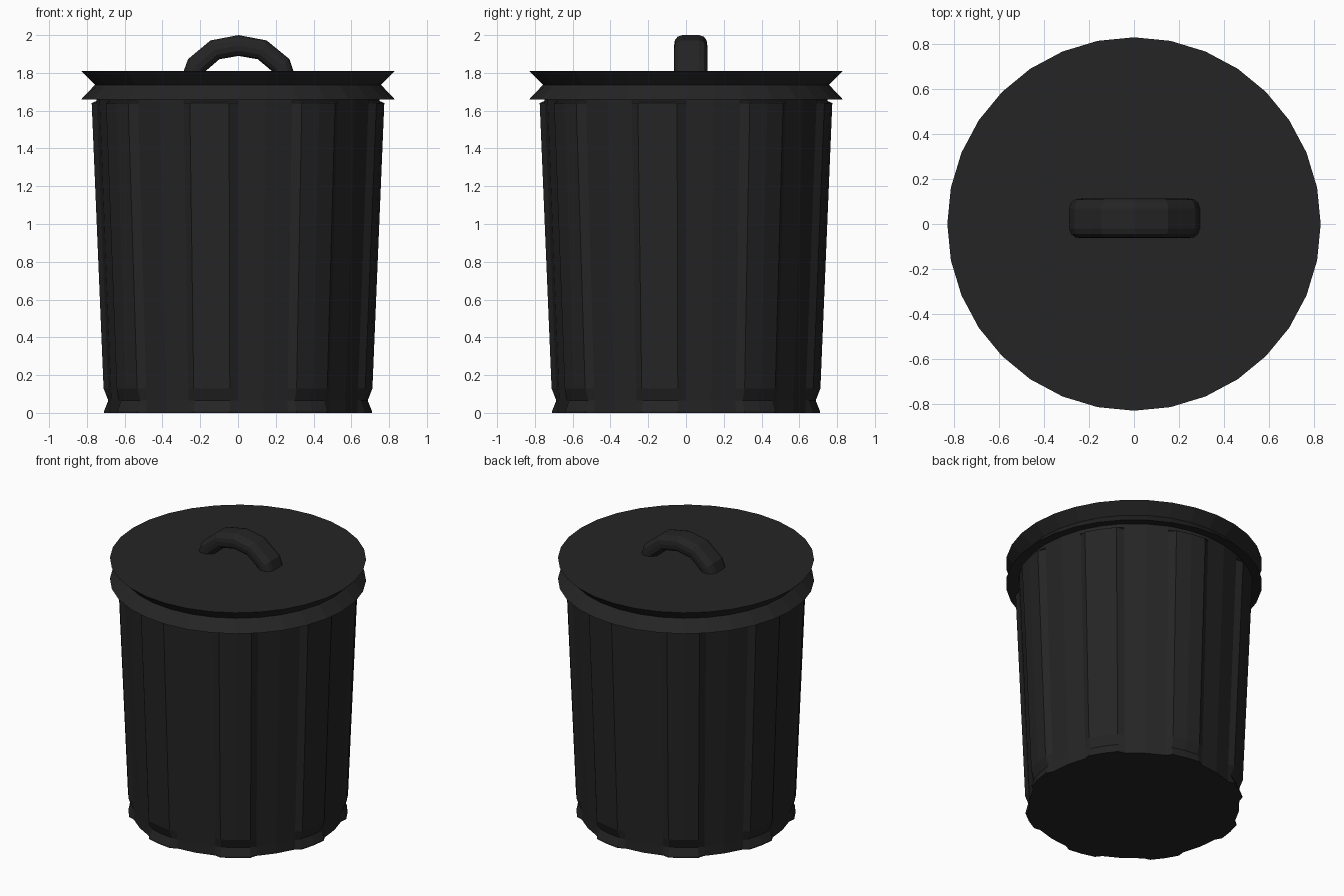
import bpy, bmesh
from math import sin, cos, radians, atan2
from mathutils import Vector

if "Cube" in bpy.data.objects:
    bpy.data.objects.remove(bpy.data.objects["Cube"])

black = bpy.data.materials.new("black_plastic")
black.diffuse_color = (0.018, 0.018, 0.018, 1)
black.use_nodes = True
black.node_tree.nodes["Principled BSDF"].inputs["Base Color"].default_value = black.diffuse_color


def loft(name, rings, cap_first=False, cap_last=False):
    """Skin a list of closed rings (equal point counts) into one object."""
    bm = bmesh.new()
    rows = [[bm.verts.new(p) for p in ring] for ring in rings]
    n = len(rows[0])
    for a, b in zip(rows, rows[1:]):
        for i in range(n):
            j = (i + 1) % n
            bm.faces.new((a[i], a[j], b[j], b[i]))
    if cap_first:
        bm.faces.new(rows[0][::-1])
    if cap_last:
        bm.faces.new(rows[-1])
    bmesh.ops.recalc_face_normals(bm, faces=bm.faces)
    mesh = bpy.data.meshes.new(name)
    bm.to_mesh(mesh)
    bm.free()
    mesh.materials.append(black)
    obj = bpy.data.objects.new(name, mesh)
    bpy.context.collection.objects.link(obj)
    return obj


def polar(r, degrees, z):
    a = radians(degrees)
    return (r * sin(a), -r * cos(a), z)


# Fluted body: eight raised ribs, each followed by a plain panel
def body_ring(z, r, rib):
    pts = []
    for k in range(8):
        s = k * 45
        pts.append(polar(r, s - 22.5, z))
        for off in (-19.2, -11.25, -3.5):
            pts.append(polar(r + rib, s + off, z))
        pts.append(polar(r, s, z))
        pts.append(polar(r * 0.998, s + 11.25, z))
    return pts


body_profile = [(0, 0.685, 0.025), (0.01, 0.685, 0.025), (0.065, 0.685, 0.003),
                (0.13, 0.688, 0.025), (1.64, 0.748, 0.028),
                (1.652, 0.748, 0), (1.69, 0.75, 0)]
loft("can_body", [body_ring(*p) for p in body_profile], cap_first=True)

# Lid: flat top, pinched waist and flared lower lip
lid_profile = [(0.74, 1.68), (0.83, 1.66), (0.757, 1.737), (0.83, 1.81)]
loft("lid", [[polar(r, i * 11.25, z) for i in range(32)] for r, z in lid_profile],
     cap_last=True)

# Handle: rounded flat section swept along an arch
path = [Vector(p) for p in [(-0.24, 1.78), (-0.222, 1.838), (-0.122, 1.922), (0.003, 1.945),
                            (0.128, 1.922), (0.23, 1.838), (0.245, 1.78)]]
section = [(0.088, 0), (0.084, 0.028), (0.07, 0.046), (0.045, 0.055), (0, 0.055),
           (-0.045, 0.055), (-0.07, 0.046), (-0.084, 0.028)]
section += [(-y, -h) for y, h in section]
rings = []
for i, p in enumerate(path):
    t = (path[min(i + 1, len(path) - 1)] - path[max(i - 1, 0)]).normalized()
    up = Vector((-t.y, t.x))
    rings.append([(p.x + up.x * h, 0.025 + y, p.y + up.y * h) for y, h in section])
loft("lid_handle", rings, cap_first=True, cap_last=True)
